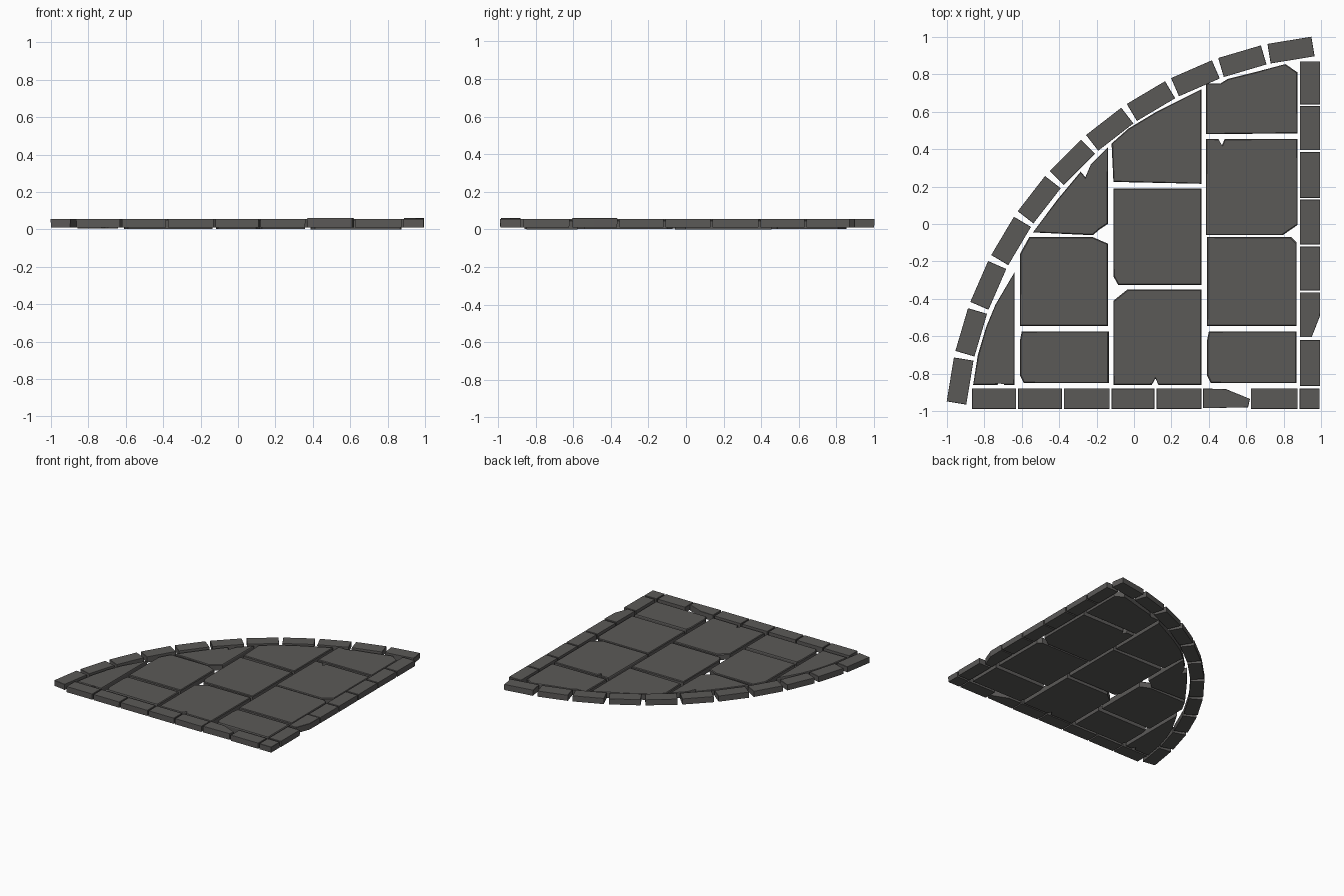
import bpy, bmesh, math, random

if "Cube" in bpy.data.objects:
    bpy.data.objects.remove(bpy.data.objects["Cube"])

random.seed(4)
stone = bpy.data.materials.new("dark grey stone")
stone.diffuse_color = (0.105, 0.101, 0.097, 1)
stone.use_nodes = True
stone.node_tree.nodes["Principled BSDF"].inputs["Base Color"].default_value = stone.diffuse_color


def prism(name, pts, z0, z1, lip=0.006, taper=0.003):
    """Counter-clockwise outline raised into a stone with a worn top edge."""
    n = len(pts)
    cx = sum(p[0] for p in pts) / n
    cy = sum(p[1] for p in pts) / n

    def ring(z, inset):
        out = []
        for x, y in pts:
            d = math.hypot(x - cx, y - cy)
            k = 1 - inset / d
            out.append(bm.verts.new((cx + (x - cx) * k, cy + (y - cy) * k, z)))
        return out

    bm = bmesh.new()
    rings = [ring(z0, taper), ring(z1 - lip, 0), ring(z1, taper * 2)]
    bm.faces.new(rings[0][::-1])
    bm.faces.new(rings[-1])
    for a, b in zip(rings, rings[1:]):
        for i in range(n):
            j = (i + 1) % n
            bm.faces.new((a[i], a[j], b[j], b[i]))
    bmesh.ops.triangulate(bm, faces=[f for f in bm.faces if len(f.verts) > 4])
    bmesh.ops.recalc_face_normals(bm, faces=bm.faces)
    me = bpy.data.meshes.new(name)
    bm.to_mesh(me)
    bm.free()
    me.materials.append(stone)
    ob = bpy.data.objects.new(name, me)
    bpy.context.collection.objects.link(ob)


def rect(x0, y0, x1, y1, chips=None, top=None, bottom=None):
    """Rectangle with chipped corners (sw, se, ne, nw) and small edge notches."""
    c = chips or {}
    pts = []

    def corner(key, x, y, sx, sy, y_first):
        if key not in c:
            pts.append((x, y))
            return
        dx, dy = c[key]
        a, b = (x, y + sy * dy), (x + sx * dx, y)
        pts.extend((a, b) if y_first else (b, a))

    corner("sw", x0, y0, 1, 1, True)
    if bottom is not None:
        pts.extend([(bottom - .02, y0), (bottom, y0 + .035), (bottom + .015, y0)])
    corner("se", x1, y0, -1, 1, False)
    corner("ne", x1, y1, -1, -1, True)
    if top is not None:
        pts.extend([(top + .015, y1), (top, y1 - .035), (top - .02, y1)])
    corner("nw", x0, y1, 1, -1, False)
    return pts


# paving slabs
slabs = [
    rect(-.61, -.85, -.135, -.575, {"sw": (.02, .04), "nw": (.01, .05)}),
    rect(.39, -.85, .87, -.575, {"sw": (.02, .04), "nw": (.01, .05)}),
    rect(-.61, -.545, -.14, -.07, {"ne": (.08, .035), "nw": (.05, .09)}),
    rect(.39, -.545, .87, -.07, {"ne": (.03, .03)}),
    rect(.385, -.06, .875, .455, {"se": (.08, .055)}, top=.47),
    rect(-.11, -.86, .36, -.35, {"nw": (.075, .06)}, bottom=.115),
    rect(-.11, -.325, .36, .19, {"sw": (.025, .045)}),
    # slabs cut to follow the curved edge
    [(-.86, -.86), (-.73, -.86), (-.71, -.825), (-.695, -.86), (-.64, -.86),
     (-.64, -.26), (-.74, -.43), (-.79, -.55), (-.835, -.7)],
    [(-.54, -.045), (-.22, -.06), (-.185, -.03), (-.14, .0), (-.14, .41),
     (-.23, .32), (-.26, .25), (-.285, .28), (-.41, .13)],
    [(-.11, .225), (.36, .215), (.36, .72), (.12, .6), (-.03, .51), (-.12, .43)],
    [(.385, .48), (.875, .485), (.875, .81), (.81, .855), (.64, .81),
     (.5, .775), (.46, .75), (.385, .75)],
]
for i, outline in enumerate(slabs):
    prism(f"paving_slab_{i + 1}", outline, random.uniform(0, .004), .05)

LOW, HIGH = .01, .056

# straight edging along the front
xs = [-.87, -.625, -.38, -.125, .115, .365, .62, .88, .998]
for i, (a, b) in enumerate(zip(xs, xs[1:])):
    o = rect(a + .005, -.988, b - .005, -.88)
    if i == 5:  # broken stone
        o = [(.37, -.985), (.61, -.98), (.62, -.935), (.49, -.882), (.37, -.88)]
    prism(f"front_edging_{i + 1}", o, LOW, HIGH + (.004 if i == 5 else 0), .002, .001)

# straight edging along the right side
ys = [-.87, -.615, -.36, -.115, .135, .39, .635, .875]
for i, (a, b) in enumerate(zip(ys, ys[1:])):
    o = rect(.887, a + .005, .995, b - .005)
    if i == 1:  # broken stone
        o = [(.887, -.605), (.95, -.605), (.995, -.49), (.995, -.365), (.887, -.365)]
    prism(f"side_edging_{i + 1}", o, LOW, HIGH + (.004 if i == 1 else 0), .002, .001)

# curved edging, evenly spaced round an arc
CX, CY, R = 1.186, -1.186, 2.144
for i in range(11):
    t = math.radians(99.3 + 7.14 * i)
    r, s = (math.cos(t), math.sin(t)), (-math.sin(t), math.cos(t))
    o = [(CX + r[0] * (R + u) + s[0] * v, CY + r[1] * (R + u) + s[1] * v)
         for u, v in ((-.053, -.119), (.053, -.119), (.053, .119), (-.053, .119))]
    prism(f"curved_edging_{i + 1}", o, LOW, HIGH, .002, .001)
